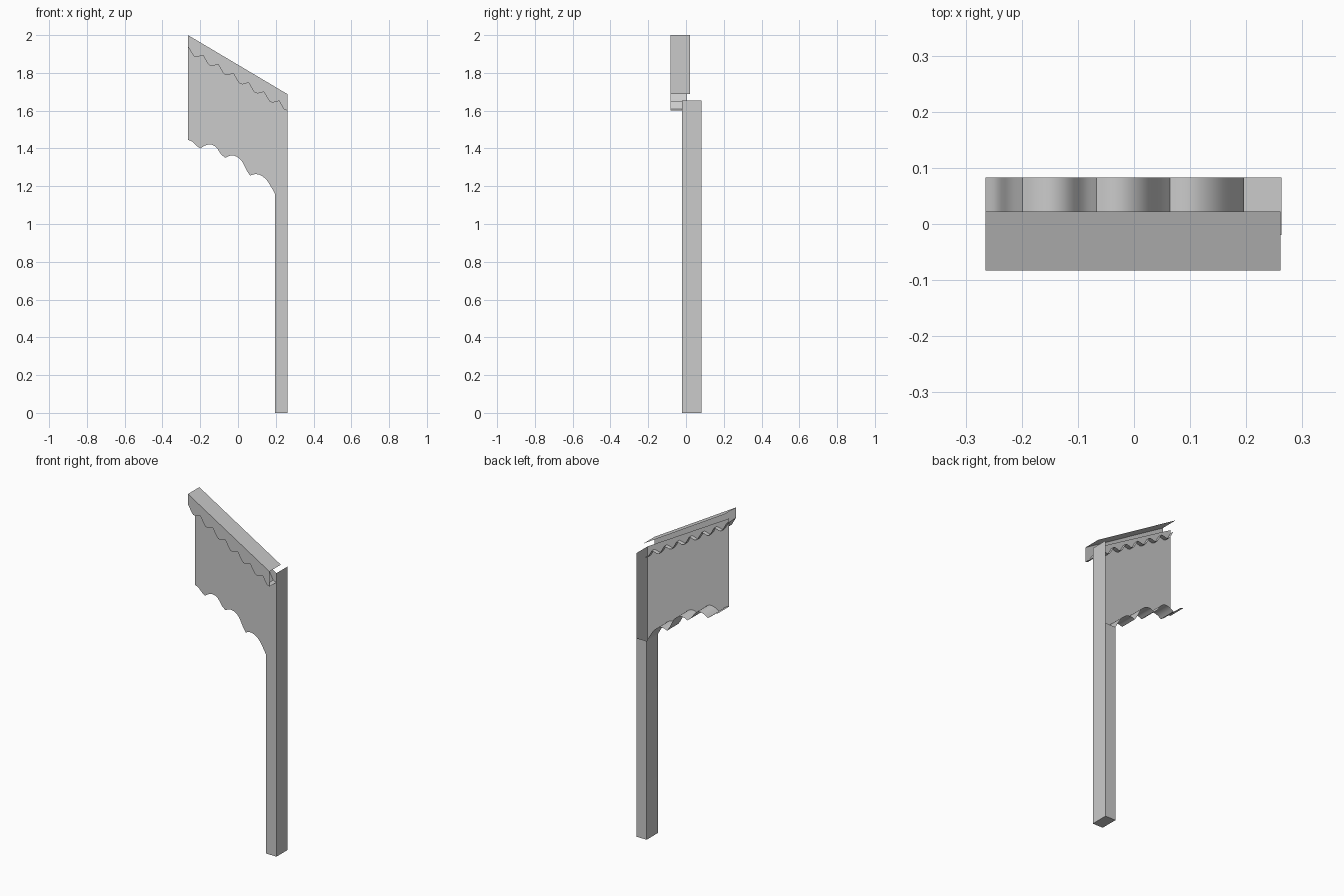
import bpy, math
from mathutils import Vector

if "Cube" in bpy.data.objects:
    bpy.data.objects.remove(bpy.data.objects["Cube"])

def make(name, verts, faces):
    me = bpy.data.meshes.new(name)
    me.from_pydata(verts, [], faces)
    me.validate()
    ob = bpy.data.objects.new(name, me)
    bpy.context.collection.objects.link(ob)
    bpy.context.view_layer.objects.active = ob
    for o in bpy.context.selected_objects:
        o.select_set(False)
    ob.select_set(True)
    bpy.ops.object.shade_smooth_by_angle(angle=math.radians(35))
    return ob

def shell(name, outline, y, depths, extra_faces=()):
    """Front face at y; edge i->i+1 gets a flange back to depths[i] (None = open)."""
    n = len(outline)
    verts = [(x, y, z) for x, z in outline]
    faces = [list(range(n))]
    cache = {}
    def back(i, d):
        if (i, d) not in cache:
            cache[(i, d)] = len(verts)
            verts.append((outline[i][0], d, outline[i][1]))
        return cache[(i, d)]
    for i, d in enumerate(depths):
        if d is not None:
            j = (i + 1) % n
            faces.append([j, i, back(i, d), back(j, d)])
    for f, d in extra_faces:
        faces.append([back(i, d) for i in f])
    return make(name, verts, faces)

def smooth(points, steps=3):
    """Catmull-Rom curve through the points."""
    p = [Vector(q) for q in points]
    p = [2 * p[0] - p[1]] + p + [2 * p[-1] - p[-2]]
    out = []
    for a, b, c, d in zip(p, p[1:], p[2:], p[3:]):
        for k in range(steps):
            t = k / steps
            out.append(0.5 * (2 * b + (c - a) * t + (2 * a - 5 * b + 4 * c - d) * t * t
                              + (3 * b - a - 3 * c + d) * t ** 3))
    return [tuple(v) for v in out + [p[-2]]]

# Scalloped panel joined to the post, open at the top and behind the panel
waves = [
    [(-.265, 1.445), (-.243, 1.437), (-.222, 1.416), (-.199, 1.40)],
    [(-.199, 1.40), (-.175, 1.415), (-.145, 1.421), (-.116, 1.407), (-.09, 1.37), (-.067, 1.351)],
    [(-.067, 1.351), (-.04, 1.362), (-.01, 1.358), (.02, 1.333), (.045, 1.285), (.064, 1.256)],
    [(.064, 1.256), (.09, 1.264), (.12, 1.258), (.15, 1.235), (.175, 1.197), (.196, 1.16)],
]
bottom = []
for w in waves:
    bottom += smooth(w)[:-1]
bottom.append((.196, 1.16))
k = len(bottom)
X1 = .263
outline = bottom + [(.196, 0), (X1, 0), (X1, 1.16), (X1, 1.655), (-.265, 1.96)]
B = .083
depths = [B] * (k + 3) + [None, None]
shell("post_and_panel", outline, -.02, depths,
      [((k - 1, k, k + 1, k + 2), B)])

# Sloping trim board: thin front, roof flange and wavy lower flange
step = [(0, 0), (.012, -.021), (.024, -.042), (.034, -.053), (.048, -.056), (.064, -.051)]
wave = []
for i in range(7):
    for dx, dz in step:
        x = -.265 + .0805 * i + dx
        if x < .25:
            wave.append((x, 1.94 - .0482 * i + dz))
wave.append((.261, 1.60))
m = len(wave)
trim = wave + [(.261, 1.688), (-.265, 2.0)]
shell("trim_board", trim, -.083, [.005] * (m - 1) + [None, .022, None])
